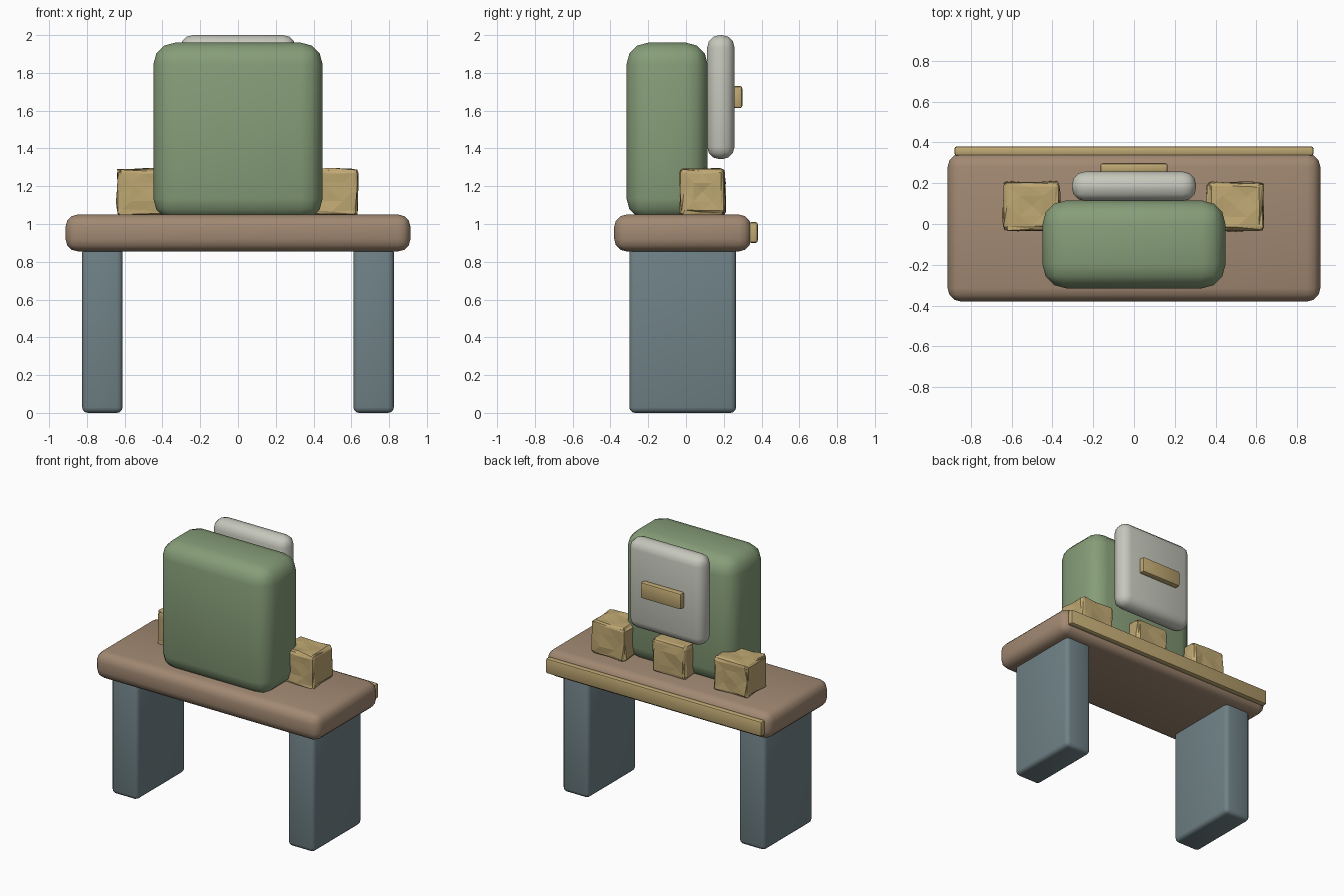
import bpy, bmesh, random
from mathutils import Vector

if "Cube" in bpy.data.objects:
    bpy.data.objects.remove(bpy.data.objects["Cube"])

random.seed(4)


def material(name, rgb):
    m = bpy.data.materials.new(name)
    m.diffuse_color = (*rgb, 1)
    m.use_nodes = True
    m.node_tree.nodes["Principled BSDF"].inputs["Base Color"].default_value = m.diffuse_color
    return m


WOOD = material("wood", (0.36, 0.25, 0.17))
SLATE = material("slate", (0.16, 0.22, 0.24))
GREEN = material("green", (0.24, 0.34, 0.19))
PALE = material("pale", (0.56, 0.57, 0.50))
GOLD = material("gold", (0.52, 0.39, 0.17))


def finish(name, bm, mat, angle):
    me = bpy.data.meshes.new(name)
    bm.to_mesh(me)
    bm.free()
    ob = bpy.data.objects.new(name, me)
    bpy.context.collection.objects.link(ob)
    me.materials.append(mat)
    if angle:
        bpy.ops.object.select_all(action='DESELECT')
        ob.select_set(True)
        bpy.context.view_layer.objects.active = ob
        bpy.ops.object.shade_smooth_by_angle(angle=angle)
    return ob


def box_mesh(lo, hi):
    lo, hi = Vector(lo), Vector(hi)
    bm = bmesh.new()
    bmesh.ops.create_cube(bm, size=1)
    for v in bm.verts:
        v.co = (lo + hi) / 2 + v.co * (hi - lo)
    return bm


def rounded_box(name, lo, hi, mat, radius, segments=3):
    bm = box_mesh(lo, hi)
    bmesh.ops.bevel(bm, geom=bm.edges[:], offset=radius, segments=segments,
                    profile=0.5, affect='EDGES', clamp_overlap=True)
    return finish(name, bm, mat, 0.6)


def crumpled_block(name, lo, hi, mat):
    bm = box_mesh(lo, hi)
    bmesh.ops.bevel(bm, geom=bm.edges[:], offset=0.022, segments=2,
                    profile=0.5, affect='EDGES')
    # Split the large sides into irregular creased facets
    big = [f for f in bm.faces if f.calc_area() > 0.02]
    bmesh.ops.poke(bm, faces=big)
    long_edges = [e for e in bm.edges if e.calc_length() > 0.1]
    bmesh.ops.subdivide_edges(bm, edges=long_edges, cuts=1, use_grid_fill=True)
    bmesh.ops.triangulate(bm, faces=bm.faces[:])
    mid = (Vector(lo) + Vector(hi)) / 2
    for v in bm.verts:
        v.co += (mid - v.co) * random.uniform(0, 0.07)
        v.co += Vector([random.uniform(-0.003, 0.003) for _ in range(3)])
    return finish(name, bm, mat, None)


# Table
rounded_box("table_top", (-0.913, -0.38, 0.855), (0.913, 0.345, 1.05), WOOD, 0.065)
rounded_box("edge_trim", (-0.88, 0.335, 0.90), (0.88, 0.38, 1.01), GOLD, 0.012, 2)
for side, x in (("left", -0.718), ("right", 0.718)):
    rounded_box(side + "_leg", (x - 0.107, -0.30, 0), (x + 0.107, 0.265, 0.88),
                SLATE, 0.03)

# Upright body with back panel and handle
rounded_box("body", (-0.448, -0.315, 1.02), (0.448, 0.115, 1.96), GREEN, 0.115)
rounded_box("back_panel", (-0.305, 0.112, 1.343), (0.305, 0.257, 2.0), PALE, 0.066)
rounded_box("panel_handle", (-0.165, 0.25, 1.613), (0.165, 0.298, 1.73), GOLD, 0.012, 2)

# Crumpled blocks on the table
for side, x in (("left", -0.503), ("middle", 0.0), ("right", 0.497)):
    crumpled_block(side + "_block", (x - 0.142, -0.037, 1.045),
                   (x + 0.142, 0.21, 1.295), GOLD)
